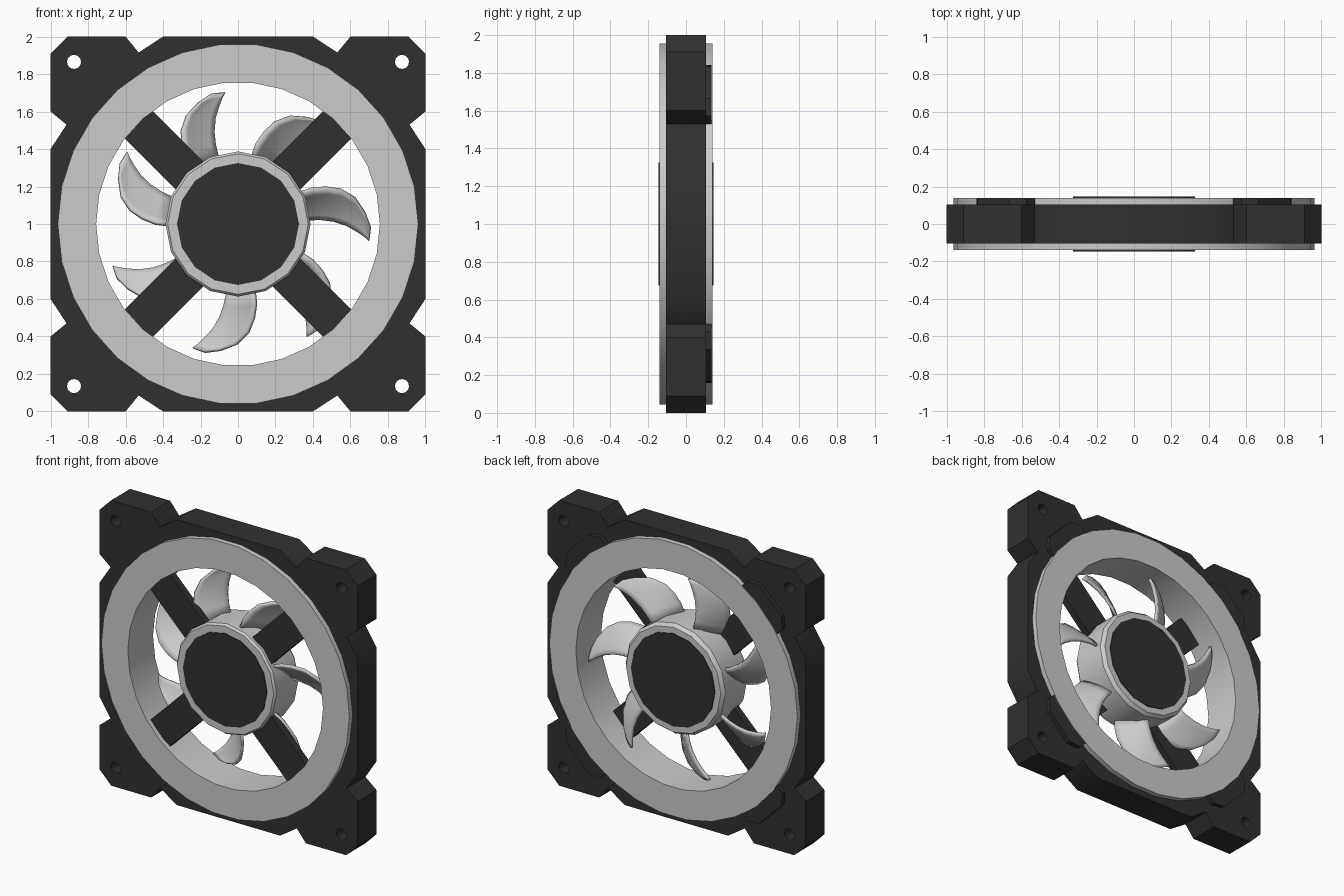
import bpy, bmesh
from math import sin, cos, pi, radians

if "Cube" in bpy.data.objects:
    bpy.data.objects.remove(bpy.data.objects["Cube"])

dark = bpy.data.materials.new("dark_plastic")
dark.diffuse_color = (0.03, 0.03, 0.03, 1)
dark.use_nodes = True
dark.node_tree.nodes["Principled BSDF"].inputs["Base Color"].default_value = dark.diffuse_color


def polar(r, deg):
    """Point in the front plane; angle runs clockwise from straight up."""
    a = radians(deg)
    return r * sin(a), r * cos(a)


def finish(bm, name, mat=None, smooth=True):
    bmesh.ops.remove_doubles(bm, verts=bm.verts, dist=1e-5)
    bmesh.ops.recalc_face_normals(bm, faces=bm.faces)
    me = bpy.data.meshes.new(name)
    bm.to_mesh(me)
    bm.free()
    ob = bpy.data.objects.new(name, me)
    bpy.context.collection.objects.link(ob)
    if mat:
        me.materials.append(mat)
    if smooth:
        bpy.ops.object.select_all(action='DESELECT')
        ob.select_set(True)
        bpy.context.view_layer.objects.active = ob
        bpy.ops.object.shade_smooth_by_angle(angle=radians(35))
    return ob


def slab(name, loops, y0, y1, mat):
    """Flat plate from an outline plus hole loops, extruded from y0 to y1."""
    cu = bpy.data.curves.new(name, 'CURVE')
    cu.dimensions = '2D'
    cu.fill_mode = 'BOTH'
    cu.extrude = (y1 - y0) / 2
    for loop in loops:
        sp = cu.splines.new('POLY')
        sp.points.add(len(loop) - 1)
        for p, (x, z) in zip(sp.points, loop):
            p.co = (x, z, 0, 1)
        sp.use_cyclic_u = True
    tmp = bpy.data.objects.new(name + "_curve", cu)
    bpy.context.collection.objects.link(tmp)
    me = bpy.data.meshes.new_from_object(
        tmp.evaluated_get(bpy.context.evaluated_depsgraph_get()))
    bm = bmesh.new()
    bm.from_mesh(me)
    bpy.data.objects.remove(tmp)
    for v in bm.verts:
        x, z, d = v.co
        v.co = (x, (y0 + y1) / 2 - d, z + 1)
    return finish(bm, name, mat)


def lathe(name, profile, n, offset=0, mat=None, closed=True):
    """Spin a profile of (radius, y) points about the fan axis."""
    bm = bmesh.new()
    rows = []
    for i in range(n):
        row = []
        for r, y in profile:
            x, z = polar(r, offset + 360 * i / n)
            row.append(bm.verts.new((x, y, z + 1)))
        rows.append(row)
    m = len(profile)
    for i in range(n):
        a, b = rows[i], rows[(i + 1) % n]
        for j in range(m if closed else m - 1):
            k = (j + 1) % m
            bm.faces.new((a[j], a[k], b[k], b[j]))
    return finish(bm, name, mat)


def circle(cx, cz, r, n, offset=0):
    return [(cx + p[0], cz + p[1])
            for p in (polar(r, offset + 360 * i / n) for i in range(n))]


# Notched square frame with screw holes
side = [(-0.91, 1), (-0.6, 1), (-0.53, 0.915), (-0.4, 1),
        (0.4, 1), (0.53, 0.915), (0.6, 1), (0.91, 1)]
outline = []
for q in range(4):
    c, s = round(cos(q * pi / 2)), round(sin(q * pi / 2))
    outline += [(x * c + z * s, -x * s + z * c) for x, z in side]
holes = [circle(sx * 0.875, sz * 0.865, 0.038, 12)
         for sx in (-1, 1) for sz in (-1, 1)]
slab("frame", [outline, circle(0, 0, 0.94, 30, 6)] + holes, -0.105, 0.105, dark)

# Light ring
lathe("light_ring", [(0.757, -0.14), (0.962, -0.14), (0.962, 0.14), (0.757, 0.14)], 30, 6)

# Diagonal struts and rear corner pads
h = 0.5 ** 0.5
strut = [(0.35, -0.105), (0.8, -0.105), (0.8, 0.105), (0.35, 0.105)]
pad = [(0.92, -0.19), (1.0, -0.19), (1.06, -0.12),
       (1.06, 0.12), (1.0, 0.19), (0.92, 0.19)]
for sx in (-1, 1):
    for sz in (-1, 1):
        def diag(pts):
            return [(sx * (r - t) * h, sz * (r + t) * h) for r, t in pts]
        slab("strut", [diag(strut)], -0.105, -0.055, dark)
        slab("corner_pad", [diag(pad)], 0.1, 0.135, dark)

# Hub and dark caps
lathe("hub", [(0.3, -0.14), (0.375, -0.14), (0.387, -0.125),
              (0.387, 0.115), (0.368, 0.14), (0.3, 0.14)], 16)
lathe("hub_caps", [(0, -0.146), (0.325, -0.146), (0.325, 0.146), (0, 0.146)],
      16, mat=dark, closed=False)

# Seven swept, pitched blades: (radius, trailing angle, leading angle, half depth)
stations = [(0.36, -14, 9, 0.085), (0.44, -12.5, 9.5, 0.08), (0.51, -9.5, 11, 0.075),
            (0.58, -5.5, 13.5, 0.065), (0.64, 0.5, 16.5, 0.05),
            (0.68, 8, 18.5, 0.03), (0.705, 14.5, 20, 0.015)]
CH = 6
for b in range(7):
    bm = bmesh.new()
    grid = []
    for r, a0, a1, d in stations:
        row = []
        for j in range(CH + 1):
            t = j / CH
            x, z = polar(r, 180 + b * 360 / 7 + a0 + (a1 - a0) * t)
            y = 0.075 - 2 * d * (1 - t) + 0.06 * d / 0.085 * t * (1 - t)
            row.append(bm.verts.new((x, y, z + 1)))
        grid.append(row)
    for i in range(len(grid) - 1):
        for j in range(CH):
            bm.faces.new((grid[i][j], grid[i + 1][j], grid[i + 1][j + 1], grid[i][j + 1]))
    blade = finish(bm, "blade")
    mod = blade.modifiers.new("thickness", 'SOLIDIFY')
    mod.thickness = 0.018
    mod.offset = 0
